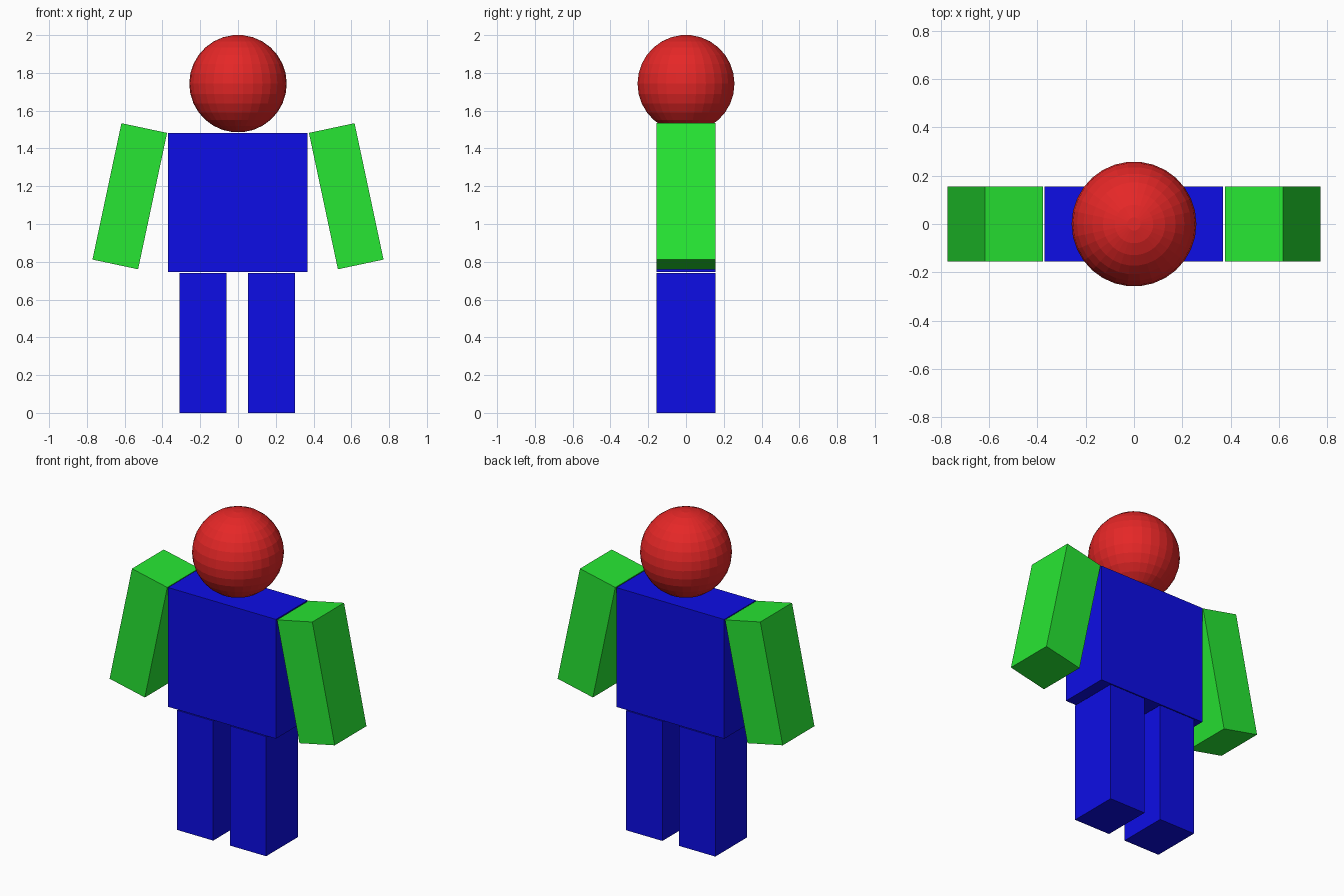
import bpy, bmesh
from math import sin, cos, radians, pi
from mathutils import Vector

cube = bpy.data.objects.get("Cube")
if cube:
    bpy.data.objects.remove(cube, do_unlink=True)


def material(name, colour):
    m = bpy.data.materials.new(name)
    m.use_nodes = True
    m.diffuse_color = (*colour, 1)
    m.node_tree.nodes["Principled BSDF"].inputs["Base Color"].default_value = (*colour, 1)
    return m


red = material("red", (0.787, 0.02, 0.02))
green = material("green", (0.02, 0.787, 0.033))
blue = material("blue", (0.004, 0.004, 0.787))


def finish(name, bm, mat, location, tilt=0):
    bmesh.ops.recalc_face_normals(bm, faces=bm.faces)
    mesh = bpy.data.meshes.new(name)
    bm.to_mesh(mesh)
    bm.free()
    mesh.materials.append(mat)
    obj = bpy.data.objects.new(name, mesh)
    obj.location = location
    obj.rotation_euler.y = tilt
    bpy.context.collection.objects.link(obj)


def box(name, size, location, mat, tilt=0):
    bm = bmesh.new()
    bmesh.ops.create_cube(bm, size=1)
    bmesh.ops.scale(bm, vec=size, verts=bm.verts)
    finish(name, bm, mat, location, tilt)


DEPTH = 0.31

# Torso
box("torso", (0.738, DEPTH, 0.738), (-0.001, 0, 1.114), blue)

# Legs and outward-tilted arms
for side, s in (("left", 1), ("right", -1)):
    box(side + "_leg", (0.248, DEPTH, 0.74), (s * 0.181 - 0.004, 0, 0.37), blue)
    box(side + "_arm", (0.247, DEPTH, 0.738), (s * 0.573, 0, 1.147), green, -s * radians(12))

# Faceted head: stacked rings with small flat caps at the poles
SEGMENTS, RINGS, RADIUS = 30, 15, 0.258
bm = bmesh.new()
rings = []
for i in range(RINGS):
    polar = pi * (i + 0.5) / RINGS
    rings.append([bm.verts.new(RADIUS * Vector((sin(polar) * cos(a), sin(polar) * sin(a), cos(polar))))
                  for a in (2 * pi * j / SEGMENTS for j in range(SEGMENTS))])
for upper, lower in zip(rings, rings[1:]):
    for j in range(SEGMENTS):
        k = (j + 1) % SEGMENTS
        bm.faces.new((upper[j], lower[j], lower[k], upper[k]))
bm.faces.new(rings[0])
bm.faces.new(rings[-1])
finish("head", bm, red, (0, 0, 1.743))
